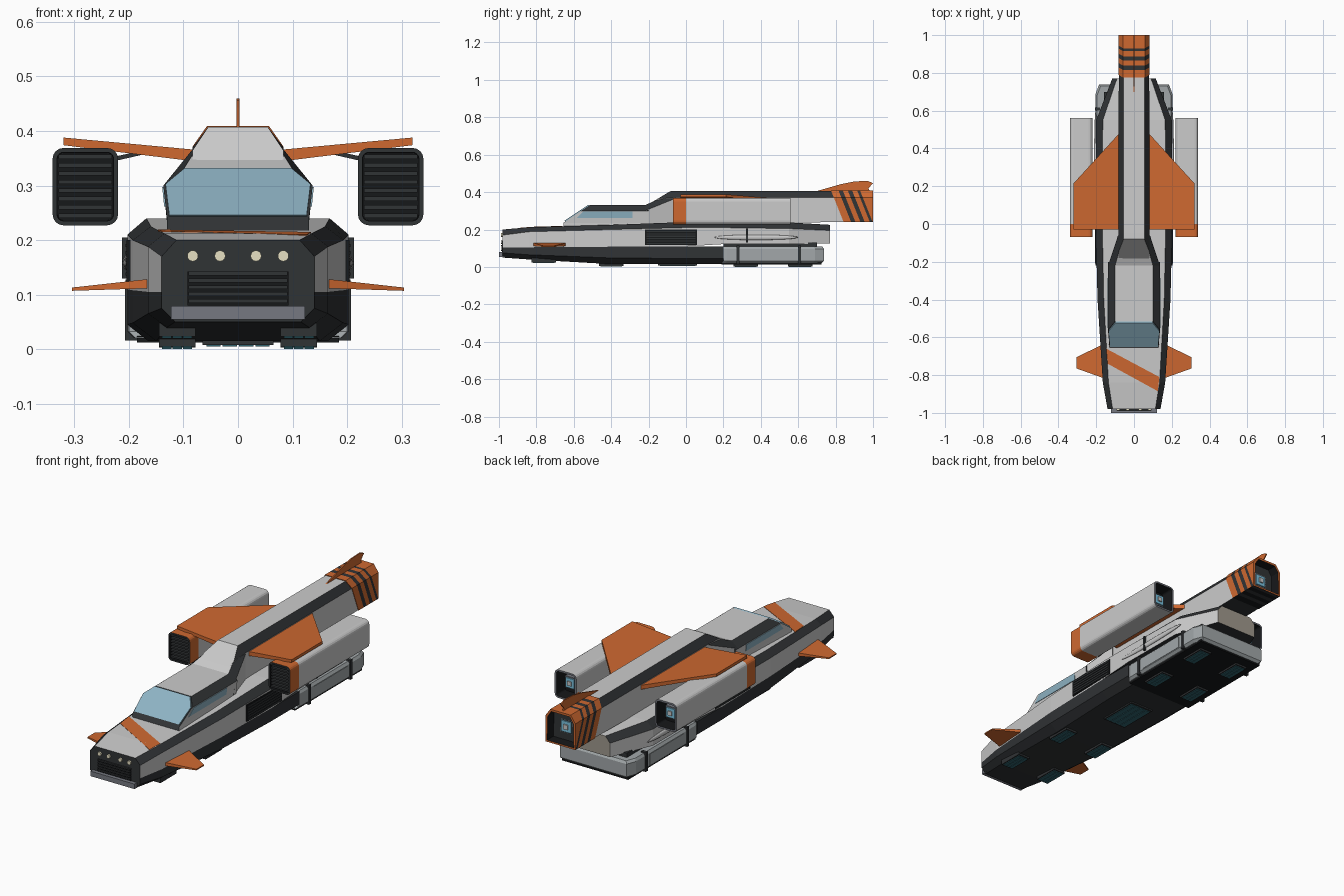
import bpy, bmesh, math
from mathutils import Vector, Matrix

if "Cube" in bpy.data.objects:
    bpy.data.objects.remove(bpy.data.objects["Cube"])


def mat(name, *rgb):
    m = bpy.data.materials.new(name)
    m.diffuse_color = (*rgb, 1)
    m.use_nodes = True
    m.node_tree.nodes["Principled BSDF"].inputs["Base Color"].default_value = m.diffuse_color
    return m


LIGHT = mat("light_grey", .62, .62, .63)
DARK = mat("charcoal", .03, .033, .036)
BLACK = mat("black", .008, .009, .01)
ORANGE = mat("orange", .62, .14, .03)
GLASS = mat("glass", .27, .45, .55)
TEAL = mat("teal", .03, .13, .16)
GLOW = mat("glow_blue", .2, .55, .75)
STEEL = mat("steel", .18, .19, .22)
POD = mat("pod_grey", .36, .39, .4)
TAN = mat("tan", .35, .32, .27)
LAMP = mat("lamp", .8, .75, .55)
MATS = [LIGHT, DARK, BLACK, ORANGE, GLASS, TEAL, GLOW, STEEL, POD, TAN, LAMP]


def finish(name, bm, mirror=False):
    me = bpy.data.meshes.new(name)
    bm.to_mesh(me)
    bm.free()
    for m in MATS:
        me.materials.append(m)
    ob = bpy.data.objects.new(name, me)
    bpy.context.collection.objects.link(ob)
    if mirror:
        ob.modifiers.new("mirror", 'MIRROR')
    return ob


def loft(name, rings, m, caps=None, recess=(), mirror=False):
    """Skin closed rings; m is a material or a function (segment, edge)."""
    bm = bmesh.new()
    pick = m if callable(m) else (lambda s, e: m)
    vs = [[bm.verts.new(p) for p in r] for r in rings]
    n = len(vs[0])
    for s in range(len(vs) - 1):
        for e in range(n):
            f = bm.faces.new((vs[s][e], vs[s][(e + 1) % n], vs[s + 1][(e + 1) % n], vs[s + 1][e]))
            f.material_index = MATS.index(pick(s, e))
    ends = [bm.faces.new(vs[0]), bm.faces.new(vs[-1])]
    for f, c in zip(ends, caps or (m, m)):
        f.material_index = MATS.index(c)
    bmesh.ops.recalc_face_normals(bm, faces=bm.faces[:])
    for k, t, d in recess:                      # hollow an end cap
        f = ends[k]
        f.normal_update()
        bmesh.ops.inset_region(bm, faces=[f], thickness=t)
        r = bmesh.ops.inset_region(bm, faces=[f], thickness=.001)
        for v in f.verts:
            v.co -= f.normal * d
        for g in r["faces"] + [f]:
            g.material_index = MATS.index(BLACK)
    return finish(name, bm, mirror)


def box(name, x, y, z, m, mirror=False):
    return loft(name, [[(a, y[0], z[0]), (a, y[1], z[0]), (a, y[1], z[1]), (a, y[0], z[1])] for a in x],
                m, mirror=mirror)


def sym(half):
    """Mirror a half ring, listed bottom to top, across x = 0."""
    return half + [(-x, y, z) for x, y, z in reversed(half)]


def bands(n, *ms):
    """Side materials bottom to top, then top, then bottom."""
    return lambda s, e: ms[e] if e < n else ms[n] if e == 2 * n + 1 else ms[2 * n - 2 - e]


def sides(*ms):
    """ms = side edge materials + top + bottom, for sym() rings."""
    k = len(ms) - 2
    def pick(s, e):
        if e < k:
            return ms[e]
        if e == k:
            return ms[k]
        return ms[k + 1] if e == 2 * k + 1 else ms[2 * k - e]
    return pick


# --- hull: y, bottom half-width, max, top, z bottom, low, waist, shoulder, top
H = [(-.98, .115, .14, .113, .05, .075, .105, .17, .2), (-.84, .13, .165, .135, .04, .065, .105, .188, .212),
     (-.4, .15, .193, .16, .015, .048, .108, .2, .225), (0, .165, .203, .168, .015, .045, .11, .21, .24),
     (.2, .165, .203, .168, .015, .045, .11, .21, .24)]
loft("lower_hull", [sym([(b, y, z0), (w, y, z1), (w, y, z2)]) for y, b, w, t, z0, z1, z2, z3, z4 in H], DARK)
upper = [(y, w, t, z2, z3, z4) for y, b, w, t, z0, z1, z2, z3, z4 in H[:-1]]
upper += [(.2, .203, .168, .122, .21, .24), (.55, .2, .165, .122, .205, .238), (.77, .115, .09, .125, .195, .225)]
loft("upper_hull", [sym([(w, y, a), (w, y, b), (t, y, c)]) for y, w, t, a, b, c in upper],
     sides(LIGHT, DARK, LIGHT, DARK), caps=(DARK, TAN))


def hood(y):
    return .2 + (y + .98) * .0857 if y < -.84 else .212 + (y + .84) * .0296


# diagonal stripe on the hood
stripe = [(-.147, -.66), (-.139, -.74), (.126, -.885), (.134, -.81)]
loft("hood_stripe", [[(x, y, hood(y) + d) for x, y in stripe] for d in (-.008, .002)], ORANGE)

# --- nose: bumper, grille, lamps, canards
box("front_bumper", (-.123, .123), (-1, -.94), (.054, .079), STEEL)
box("nose_grille", (-.093, .093), (-.983, -.96), (.08, .142), BLACK)
for i in range(5):
    z = .085 + i * .0125
    box("nose_slat", (-.091, .091), (-.989, -.975), (z, z + .007), DARK)
for x in (-.083, -.033, .033, .083):
    bm = bmesh.new()
    bmesh.ops.create_cone(bm, cap_ends=True, segments=16, radius1=.01, radius2=.01, depth=.014,
                          matrix=Matrix.Translation((x, -.981, .171)) @ Matrix.Rotation(math.pi / 2, 4, 'X'))
    for f in bm.faces:
        f.material_index = MATS.index(LAMP)
    finish("headlamp", bm)


def blade(name, root, tip, m):
    """Wing from root and tip (x, y0, y1, z0, z1)."""
    ring = lambda x, a, b, c, d: [(x, a, c), (x, b, c), (x, b, d), (x, a, d)]
    return loft(name, [ring(*root), ring(*tip)], m, mirror=True)


blade("canard", (.15, -.82, -.63, .112, .13), (.304, -.765, -.705, .107, .113), ORANGE)

# --- cabin with windscreen and side windows
cab = [[(.13, -.655, .2), (.13, -.655, .236), (.137, -.56, .3), (.1, -.515, .33)],
       [(.13, -.2, .2), (.13, -.2, .236), (.137, -.2, .3), (.1, -.2, .33)]]
loft("cabin", [sym(r) for r in cab], sides(LIGHT, LIGHT, DARK, LIGHT, DARK), caps=(DARK, DARK))
ws = [(.126, -.645, .243), (.133, -.56, .3), (.098, -.517, .329)]
loft("windscreen", [sym([(x, y + d, z + d * -.5) for x, y, z in ws]) for d in (.02, -.006)], GLASS)
win = [(-.585, .262), (-.285, .262), (-.285, .297), (-.55, .297)]
loft("side_window", [[(x + (z - .262) * .1, y, z) for y, z in win] for x in (.12, .1355)], GLASS, mirror=True)

# --- dorsal spine rising out of the cabin roof
spine = [[(.083, -.24, .225), (.083, -.21, .33), (.083, -.15, .365), (.055, -.08, .407)],
         [(.083, -.05, .225), (.083, -.05, .33), (.083, -.05, .37), (.055, -.05, .407)],
         [(.08, .95, .243), (.08, .95, .33), (.08, .95, .37), (.055, .95, .405)]]
loft("dorsal_spine", [sym(r) for r in spine], sides(LIGHT, LIGHT, DARK, LIGHT, DARK), caps=(LIGHT, DARK))
box("spine_front", (-.056, .056), (-.215, -.19), (.31, .332), LIGHT)

# shoulder dark trim running from the cabin up to the spine
loft("shoulder_trim", [sym([(.13, -.22, .23), (.137, -.22, .3), (.1, -.22, .33)]),
                       sym([(.084, -.06, .23), (.0845, -.06, .365), (.056, -.06, .4)])],
     sides(LIGHT, DARK, LIGHT, DARK), caps=(DARK, DARK))

# --- striped exhaust tail, stripes slanted with height
def tail_ring(y0):
    pts = [(.083, .24), (.083, .372), (.057, .409)]
    return sym([(x, 1.0 if y0 >= 1 else y0 + .4 * (.409 - z), z) for x, z in pts])


loft("exhaust_tail", [tail_ring(y) for y in (.775, .815, .838, .865, .888, .915, .93, 1)],
     lambda s, e: DARK if s % 2 else BLACK if e == 5 else ORANGE, caps=(ORANGE, ORANGE), recess=[(1, .012, .08)])
fin = [(.68, .4), (.83, .443), (.9, .457), (.97, .46), (1, .448), (.975, .42), (.985, .4)]
loft("tail_fin", [[(x, y, z) for y, z in fin] for x in (-.003, .003)], ORANGE)


def exhaust(x, y, z, r, mirror):
    box("exhaust_frame", (x - r, x + r), (y - .03, y), (z - r, z + r), STEEL, mirror)
    box("exhaust_glow", (x - r * .8, x + r * .8), (y - .01, y + .006), (z - r * .8, z + r * .8), GLOW, mirror)
    box("exhaust_core", (x - r * .35, x + r * .35), (y, y + .012), (z - r * .35, z + r * .35), LIGHT, mirror)


exhaust(0, .95, .318, .034, False)

# --- wings, struts and engine nacelles
blade("wing", (.06, -.03, .5, .342, .364), (.32, -.03, .215, .374, .388), ORANGE)
loft("nacelle_strut", [[(x, y, z + d) for y, d in ((.02, 0), (.3, 0), (.3, .008), (.02, .008))]
                       for x, z in ((.16, .36), (.235, .343))], DARK, mirror=True)


def rounded(y, g=0, r=.02):
    out = []
    for q, (sx, sz) in enumerate(((1, 1), (-1, 1), (-1, -1), (1, -1))):
        for k in range(5):
            a = math.pi / 2 * (q + k / 4)
            out.append((.28 + sx * (.06 - g - r) + r * math.cos(a), y, .298 + sz * (.071 - g - r) + r * math.sin(a)))
    return out


loft("engine_nacelle", [rounded(-.07), rounded(0), rounded(.56)], lambda s, e: LIGHT if s else ORANGE,
     caps=(DARK, STEEL), recess=[(0, .008, .03), (1, .009, .07)], mirror=True)
for i in range(8):
    z = .2405 + i * .0155
    box("intake_slat", (.231, .329), (-.066, -.035), (z, z + .008), DARK, True)
exhaust(.28, .52, .298, .03, True)

# --- side vents
box("side_vent", (.18, .2045), (-.22, .06), (.117, .2), BLACK, True)
for i in range(6):
    z = .122 + i * .013
    box("vent_slat", (.19, .2065), (-.21, .05), (z, z + .006), DARK, True)

# --- cargo pod under the rear, with straps, panel and base
plan = [(.2, .2), (.203, .22), (.203, .69), (.185, .738)]
loft("cargo_pod", [sym([(x - i, y - i, z) for x, y in plan])
                   for i, z in ((.012, .02), (0, .032), (0, .096), (.008, .108))], POD)
box("pod_base", (-.185, .185), (.19, .725), (.012, .024), BLACK)
box("pod_deck", (-.16, .16), (.2, .7), (.1, .13), DARK)
for y in (.27, .6):
    box("pod_strap", (.18, .207), (y, y + .016), (.016, .114), DARK, True)
box("pod_panel", (.19, .205), (.31, .58), (.036, .092), POD, True)

# slim board carried on each flank
bm = bmesh.new()
bmesh.ops.create_uvsphere(bm, u_segments=24, v_segments=12, radius=1,
                          matrix=Matrix.Translation((.203, .375, .158)) @ Matrix.Diagonal((.008, .225, .014, 1)))
for f in bm.faces:
    f.smooth = True
finish("flank_board", bm, True)
box("board_clip", (.19, .213), (.32, .332), (.13, .205), DARK, True)

# --- hover pads under the belly
for y, z in ((-.76, .02), (-.4, .002), (.32, 0), (.61, 0)):
    box("hover_pad_housing", (.078, .145), (y - .065, y + .065), (z + .003, z + .03), DARK, True)
    for k in range(3):
        box("hover_pad_cell", (.084 + k * .019, .101 + k * .019), (y - .058, y + .058), (z, z + .01), TEAL, True)
box("centre_pad_housing", (-.065, .065), (-.15, .06), (.008, .02), DARK)
for k in range(4):
    box("centre_pad_cell", (-.058 + k * .03, -.032 + k * .03), (-.14, .05), (.005, .015), TEAL)
